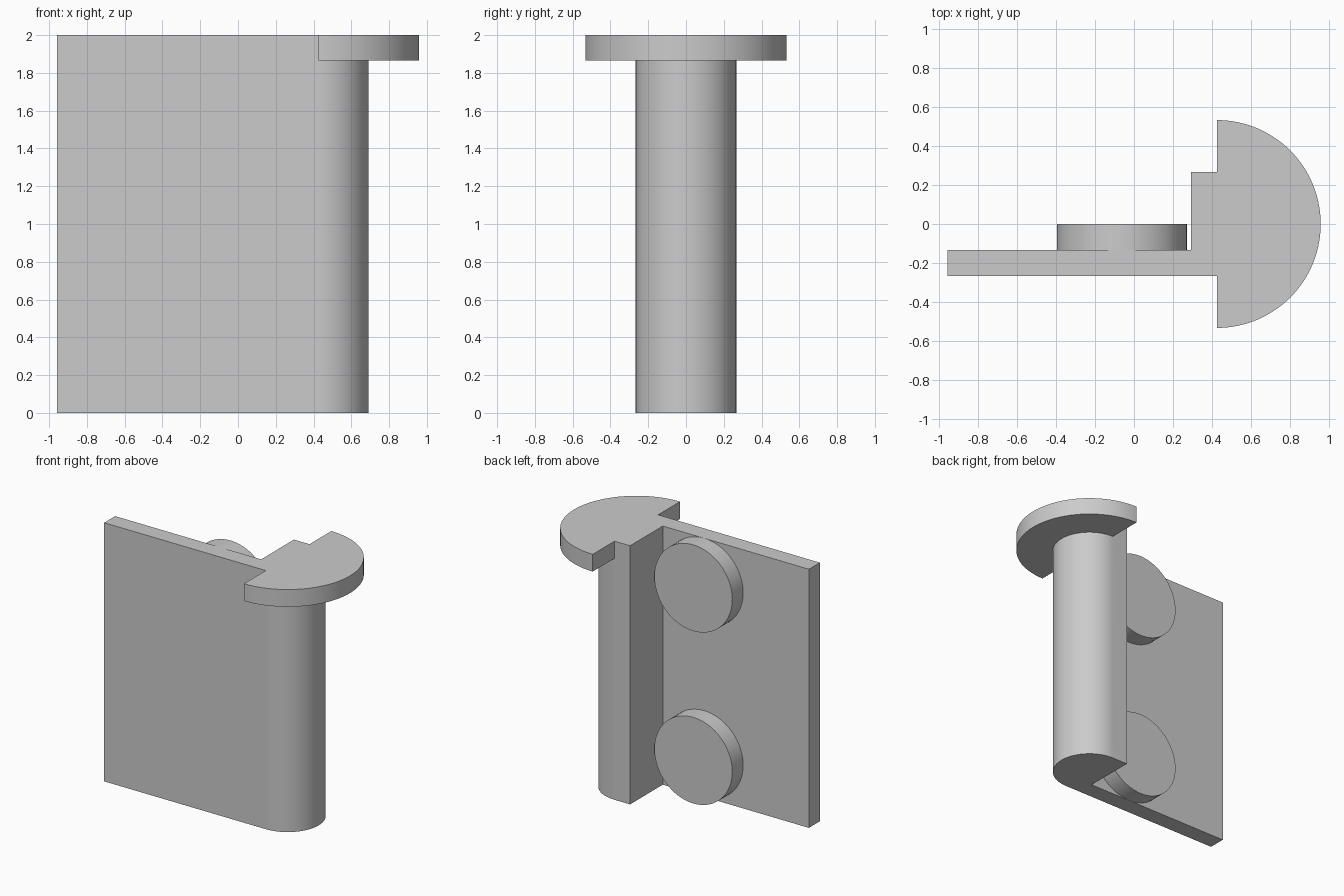
import bpy, bmesh
from math import cos, sin, pi
from mathutils import Matrix

if "Cube" in bpy.data.objects:
    bpy.data.objects.remove(bpy.data.objects["Cube"], do_unlink=True)

U = 2 / 15            # plate thickness, the module for every size
PIN_X = 0.425         # axis of the post
END_X = -0.958        # free edge of the plate
SEGMENTS = 64

grey = bpy.data.materials.new("light grey")
grey.use_nodes = True
grey.diffuse_color = (0.6, 0.6, 0.6, 1)
grey.node_tree.nodes["Principled BSDF"].inputs["Base Color"].default_value = (0.6, 0.6, 0.6, 1)


def half_circle(radius):
    """Outline points from the front round the +x side to the back."""
    angles = [-pi / 2 + pi * i / SEGMENTS for i in range(SEGMENTS + 1)]
    return [(PIN_X + radius * cos(a), radius * sin(a)) for a in angles]


def finish(name, bm):
    bmesh.ops.recalc_face_normals(bm, faces=bm.faces)
    mesh = bpy.data.meshes.new(name)
    bm.to_mesh(mesh)
    bm.free()
    mesh.materials.append(grey)
    obj = bpy.data.objects.new(name, mesh)
    bpy.context.collection.objects.link(obj)
    return obj


def extrude_profile(name, points, bottom, top):
    bm = bmesh.new()
    face = bm.faces.new([bm.verts.new((x, y, bottom)) for x, y in points])
    grown = bmesh.ops.extrude_face_region(bm, geom=[face], use_keep_orig=True)
    verts = [v for v in grown["geom"] if isinstance(v, bmesh.types.BMVert)]
    bmesh.ops.translate(bm, verts=verts, vec=(0, 0, top - bottom))
    return finish(name, bm)


def disc(name, x, z):
    bm = bmesh.new()
    place = Matrix.Translation((x, -U / 2, z)) @ Matrix.Rotation(pi / 2, 4, "X")
    bmesh.ops.create_cone(bm, cap_ends=True, segments=SEGMENTS, radius1=2.5 * U,
                          radius2=2.5 * U, depth=U, matrix=place)
    return finish(name, bm)


# Plate and rounded post share one profile
back_of_post = [(PIN_X - U, 2 * U), (PIN_X - U, -U), (END_X, -U), (END_X, -2 * U)]
body = extrude_profile("plate_and_post", half_circle(2 * U) + back_of_post, 0, 2)

# Half-round cap, joined flush with the top of the post
cap = extrude_profile("cap", half_circle(4 * U), 2 - U, 2)
bpy.context.view_layer.objects.active = body
union = body.modifiers.new("join_cap", "BOOLEAN")
union.operation = "UNION"
union.solver = "EXACT"
union.object = cap
bpy.ops.object.modifier_apply(modifier=union.name)
bpy.data.objects.remove(cap, do_unlink=True)

# Two round pads on the back of the plate
pads = [disc(name, -0.0625, z) for name, z in
        (("lower_pad", 2.5 * U), ("upper_pad", 2 - 2.5 * U))]

# Smooth the curved walls, keep the rims sharp
bpy.ops.object.select_all(action="DESELECT")
for obj in [body] + pads:
    obj.select_set(True)
bpy.ops.object.shade_smooth_by_angle(angle=pi / 6)
